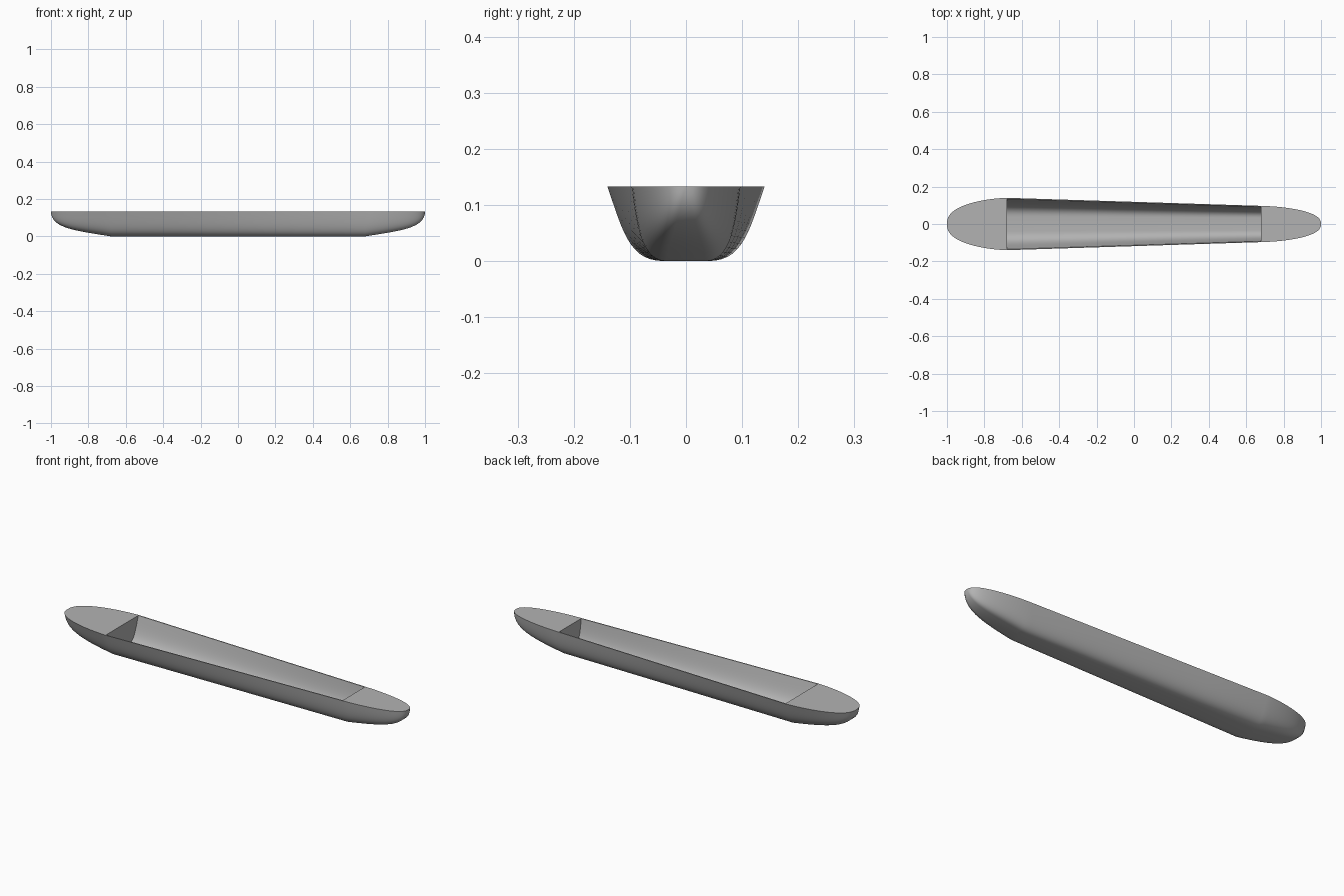
import bpy, bmesh, math
from mathutils import Vector
from mathutils.geometry import interpolate_bezier

cube = bpy.data.objects.get("Cube")
if cube:
    bpy.data.objects.remove(cube)

H, BAY, WALL = 0.133, 0.68, 0.005
WIDE = [(0.04, 0), (0.10, 0), (0.112, 0.05), (0.14, H)]
NARROW = [(0.035, 0), (0.078, 0), (0.088, 0.06), (0.097, H)]

grey = bpy.data.materials.new("hull grey")
grey.use_nodes = True
color = (0.45, 0.45, 0.45, 1)
grey.diffuse_color = color
grey.node_tree.nodes["Principled BSDF"].inputs["Base Color"].default_value = color


def section(x, inset=0.0):
    """Cross-section points at x, from rim over the keel to rim."""
    f = (max(-BAY, min(BAY, x)) + BAY) / (2 * BAY)
    ctrl = [Vector((*a, 0)).lerp(Vector((*b, 0)), f) for a, b in zip(WIDE, NARROW)]
    half = [Vector((0, 0, 0))] + interpolate_bezier(*ctrl, 14)
    # rounded ends: the width closes and the keel rises
    t = min(1, max(0, (abs(x) - BAY) / (1 - BAY)))
    c = math.sqrt(max(0, 1 - t * t))
    width = c ** 0.8 * (1 - 0.08 * t)
    keel = 0.05 * t + (H - 0.05) * (1 - c) ** 2
    pts = []
    for p in half:
        y = p.x * width * (1 - inset / ctrl[3].x)
        z = keel + p.y * (H - keel) / H
        pts.append((y, inset + z * (H - inset) / H))
    left = [(x, -y, z) for y, z in reversed(pts)]
    return left + [(x, y, z) for y, z in pts[1:]]


def loft(bm, stations, inset=0.0):
    rows = [[bm.verts.new(p) for p in section(x, inset)] for x in stations]
    for a, b in zip(rows, rows[1:]):
        for i in range(len(a) - 1):
            quad = (a[i], b[i], b[i + 1], a[i + 1])
            bm.faces.new(quad if inset == 0 else quad[::-1])
    return rows


def finish(bm, name):
    bmesh.ops.remove_doubles(bm, verts=bm.verts, dist=1e-5)
    mesh = bpy.data.meshes.new(name)
    bm.to_mesh(mesh)
    bm.free()
    mesh.materials.append(grey)
    obj = bpy.data.objects.new(name, mesh)
    bpy.context.collection.objects.link(obj)
    bpy.ops.object.select_all(action='DESELECT')
    obj.select_set(True)
    bpy.context.view_layer.objects.active = obj
    bpy.ops.object.shade_smooth_by_angle(angle=math.radians(35))


N = 16
ends = [BAY + (1 - BAY) * math.sin(math.pi / 2 * i / N) for i in range(N + 1)]
stations = [-x for x in reversed(ends)] + [-0.34, 0, 0.34] + ends

# outer hull with a deck over each end
bm = bmesh.new()
rows = loft(bm, stations)
for deck_rows in (rows[1:N + 1], rows[N + 4:-1]):
    tip = rows[0][0] if deck_rows[0] is rows[1] else rows[-1][0]
    right = [r[0] for r in deck_rows]
    left = [r[-1] for r in deck_rows]
    if tip is rows[0][0]:
        bm.faces.new([tip] + right + left[::-1])
    else:
        bm.faces.new(right + [tip] + left[::-1])

# inner lining of the open bay, closed by a bulkhead at each end
bay = rows[N:N + 5]
inner = loft(bm, stations[N:N + 5], WALL)
bm.faces.new(inner[0])
bm.faces.new(inner[-1][::-1])

# thin gunwales joining the two skins
for i in range(4):
    bm.faces.new((bay[i][0], bay[i + 1][0], inner[i + 1][0], inner[i][0]))
    bm.faces.new((inner[i][-1], inner[i + 1][-1], bay[i + 1][-1], bay[i][-1]))
bmesh.ops.recalc_face_normals(bm, faces=bm.faces)
finish(bm, "boat_hull")
